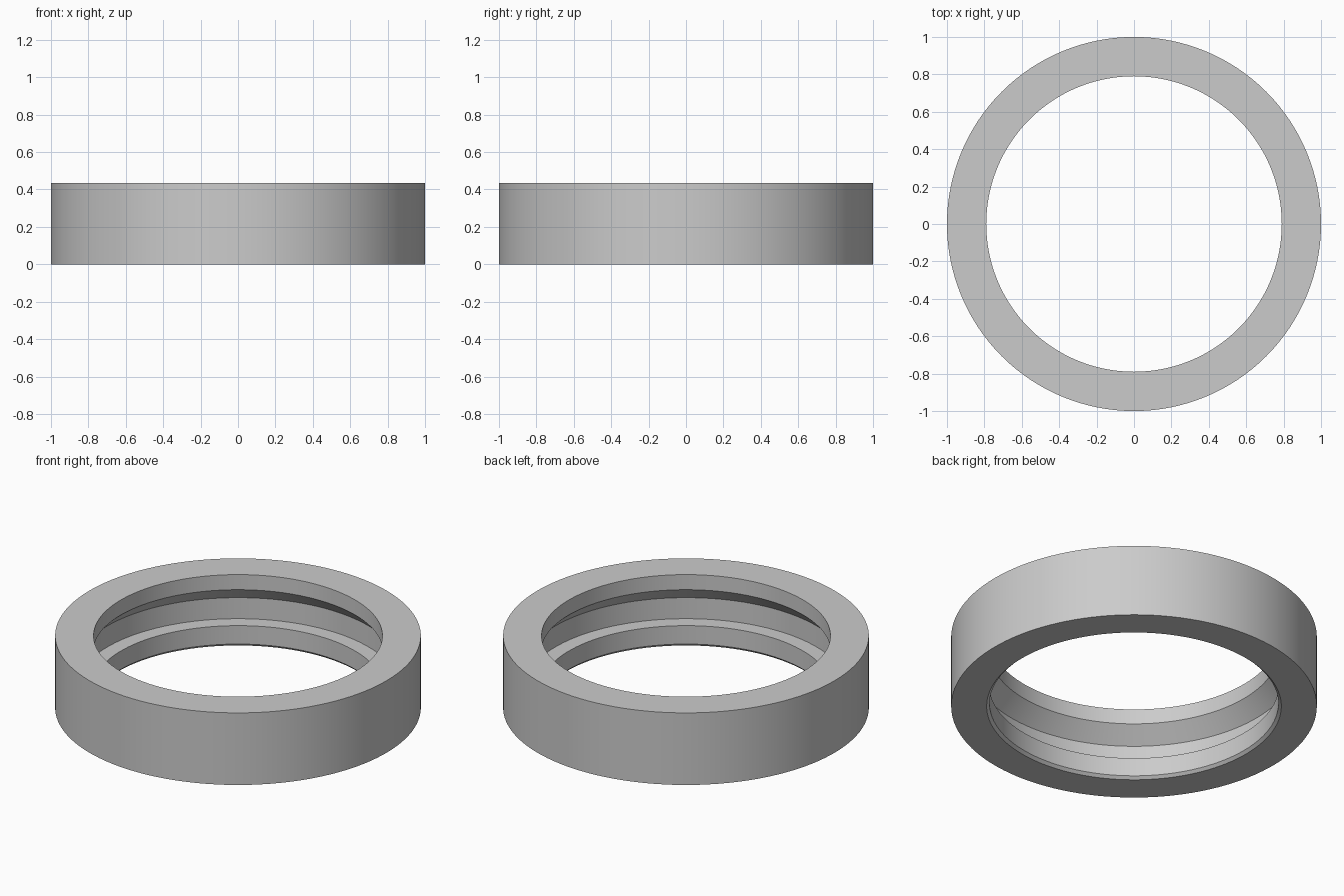
import bpy
import bmesh
import math

if "Cube" in bpy.data.objects:
    bpy.data.objects.remove(bpy.data.objects["Cube"], do_unlink=True)

# Ring dimensions
OUTER, BORE, GROOVE = 1.0, 0.79, 0.88
HEIGHT, LIP_Z, LEDGE_Z = 0.435, 0.344, 0.127
EDGE = 0.016
SLOPE = GROOVE - BORE
SEGMENTS = 128

# Cross-section: square outside, grooved bore with a sloped roof and flat ledge
profile = [
    (OUTER, 0), (OUTER, HEIGHT), (BORE, HEIGHT), (BORE, LIP_Z),
    (GROOVE, LIP_Z - SLOPE), (GROOVE, LEDGE_Z), (BORE, LEDGE_Z),
    (BORE, EDGE), (BORE + EDGE, 0),
]

# Revolve the cross-section about the vertical axis
bm = bmesh.new()
verts = [bm.verts.new((r, 0, z)) for r, z in profile]
edges = [bm.edges.new((v, verts[i - 1])) for i, v in enumerate(verts)]
bmesh.ops.spin(bm, geom=verts + edges, cent=(0, 0, 0), axis=(0, 0, 1),
               angle=math.tau, steps=SEGMENTS, use_merge=True)
bmesh.ops.remove_doubles(bm, verts=bm.verts, dist=0.0001)
bmesh.ops.recalc_face_normals(bm, faces=bm.faces)
mesh = bpy.data.meshes.new("grooved_ring")
bm.to_mesh(mesh)
bm.free()

# Plain grey material
grey = bpy.data.materials.new("light_grey")
grey.use_nodes = True
colour = (0.6, 0.6, 0.6, 1)
grey.diffuse_color = colour
grey.node_tree.nodes["Principled BSDF"].inputs["Base Color"].default_value = colour
mesh.materials.append(grey)

# Smooth round walls with crisp rims
ring = bpy.data.objects.new("grooved_ring", mesh)
bpy.context.collection.objects.link(ring)
bpy.ops.object.select_all(action="DESELECT")
ring.select_set(True)
bpy.context.view_layer.objects.active = ring
bpy.ops.object.shade_smooth_by_angle(angle=math.radians(30))
